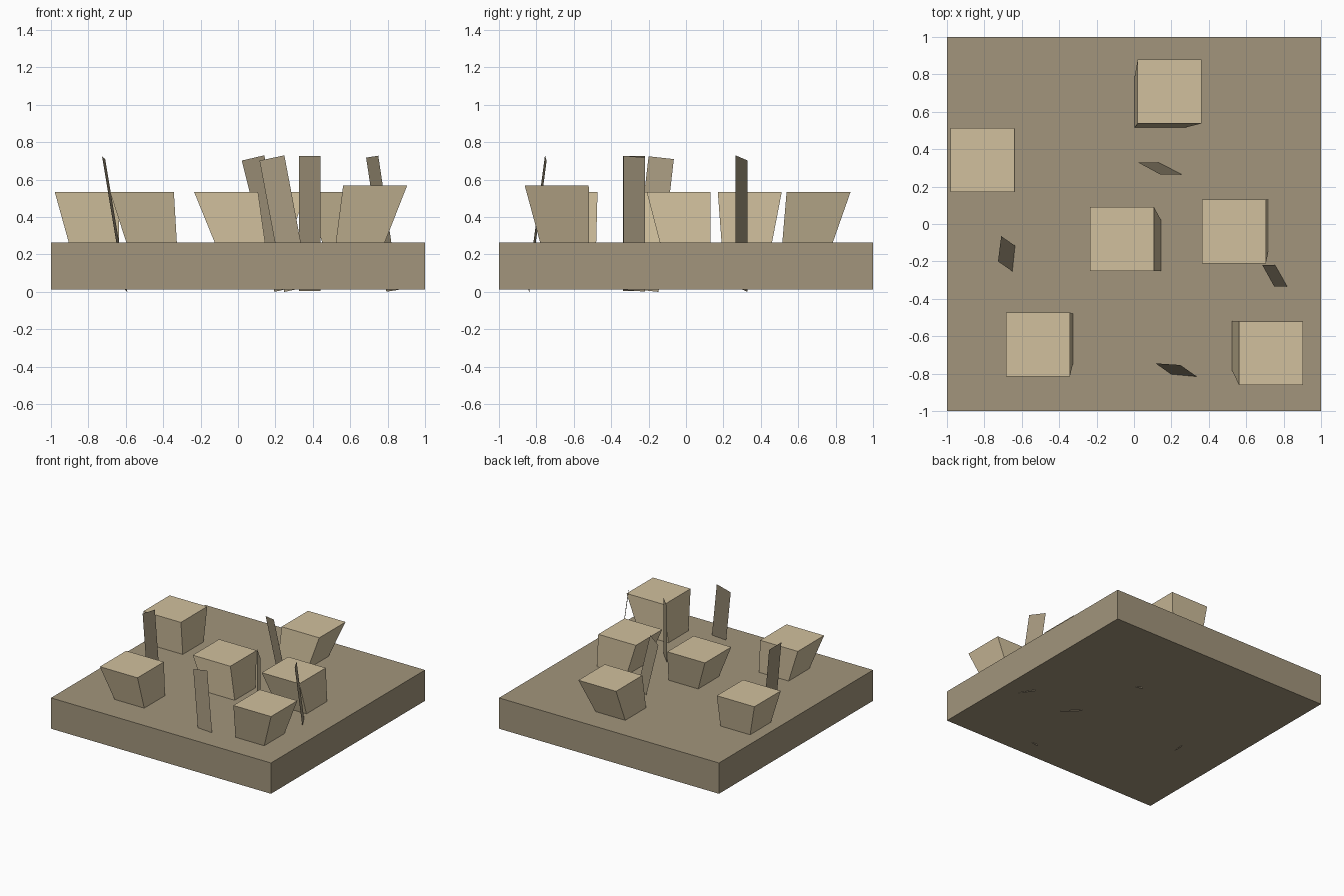
import bpy
from mathutils import Vector

if "Cube" in bpy.data.objects:
    bpy.data.objects.remove(bpy.data.objects["Cube"])

SLAB_BOTTOM, SLAB_TOP = 0.012, 0.265


def material(name, colour):
    mat = bpy.data.materials.new(name)
    mat.diffuse_color = (*colour, 1)
    mat.use_nodes = True
    mat.node_tree.nodes["Principled BSDF"].inputs["Base Color"].default_value = mat.diffuse_color
    return mat


def mesh_object(name, verts, faces, mat):
    mesh = bpy.data.meshes.new(name)
    mesh.from_pydata(verts, [], faces)
    mesh.materials.append(mat)
    obj = bpy.data.objects.new(name, mesh)
    bpy.context.collection.objects.link(obj)
    return obj


def frustum(name, low, low_size, z0, high, high_size, z1, mat):
    """Square box whose lower and upper squares start at given x, y corners."""
    verts = []
    for (x, y), s, z in ((low, low_size, z0), (high, high_size, z1)):
        verts += [(x, y, z), (x + s, y, z), (x + s, y + s, z), (x, y + s, z)]
    sides = [(i, (i + 1) % 4, (i + 1) % 4 + 4, i + 4) for i in range(4)]
    return mesh_object(name, verts, [(3, 2, 1, 0), (4, 5, 6, 7)] + sides, mat)


stone = material("stone", (0.36, 0.30, 0.20))
pale = material("pale_stone", (0.64, 0.53, 0.34))

# Base slab
frustum("base_slab", (-1, -1), 2, SLAB_BOTTOM, (-1, -1), 2, SLAB_TOP, stone)

# Flared blocks: corner at slab level, size there, corner at top, top height
blocks = [
    ((-0.905, 0.19), 0.27, (-0.98, 0.17), 0.535),
    ((0.003, 0.515), 0.27, (0.02, 0.538), 0.535),
    ((-0.125, -0.25), 0.27, (-0.235, -0.252), 0.535),
    ((0.45, -0.14), 0.27, (0.363, -0.21), 0.535),
    ((-0.597, -0.75), 0.27, (-0.685, -0.815), 0.535),
    ((0.523, -0.78), 0.262, (0.562, -0.862), 0.568),
]
TOP_SIZE, EMBED = 0.342, 0.08
for i, (low, size, high, z) in enumerate(blocks, 1):
    # continue the taper down into the slab
    k = EMBED / (z - SLAB_TOP)
    low = [a + (a - b) * k for a, b in zip(low, high)]
    frustum(f"flared_block_{i}", low, size + (size - TOP_SIZE) * k,
            SLAB_TOP - EMBED, high, TOP_SIZE, z, pale)

# Thin leaning panels: two top corners and the lean down to the bottom edge
panels = [
    ((0.02, 0.33, 0.702), (0.14, 0.265, 0.73), (0.175, 0, -0.702)),
    ((0.685, -0.218, 0.718), (0.75, -0.335, 0.728), (0.108, 0, -0.717)),
    ((-0.727, -0.2, 0.725), (-0.71, -0.065, 0.71), (0.118, -0.082, -0.71)),
    ((0.115, -0.745, 0.702), (0.248, -0.754, 0.73), (0.132, -0.093, -0.702)),
    ((0.325, -0.22, 0.727), (0.44, -0.338, 0.727), (0, 0, -0.723)),
]
for i, (a, b, lean) in enumerate(panels, 1):
    a, b, lean = Vector(a), Vector(b), Vector(lean)
    mesh_object(f"leaning_panel_{i}", [a, b, b + lean, a + lean],
                [(3, 2, 1, 0)], stone)
